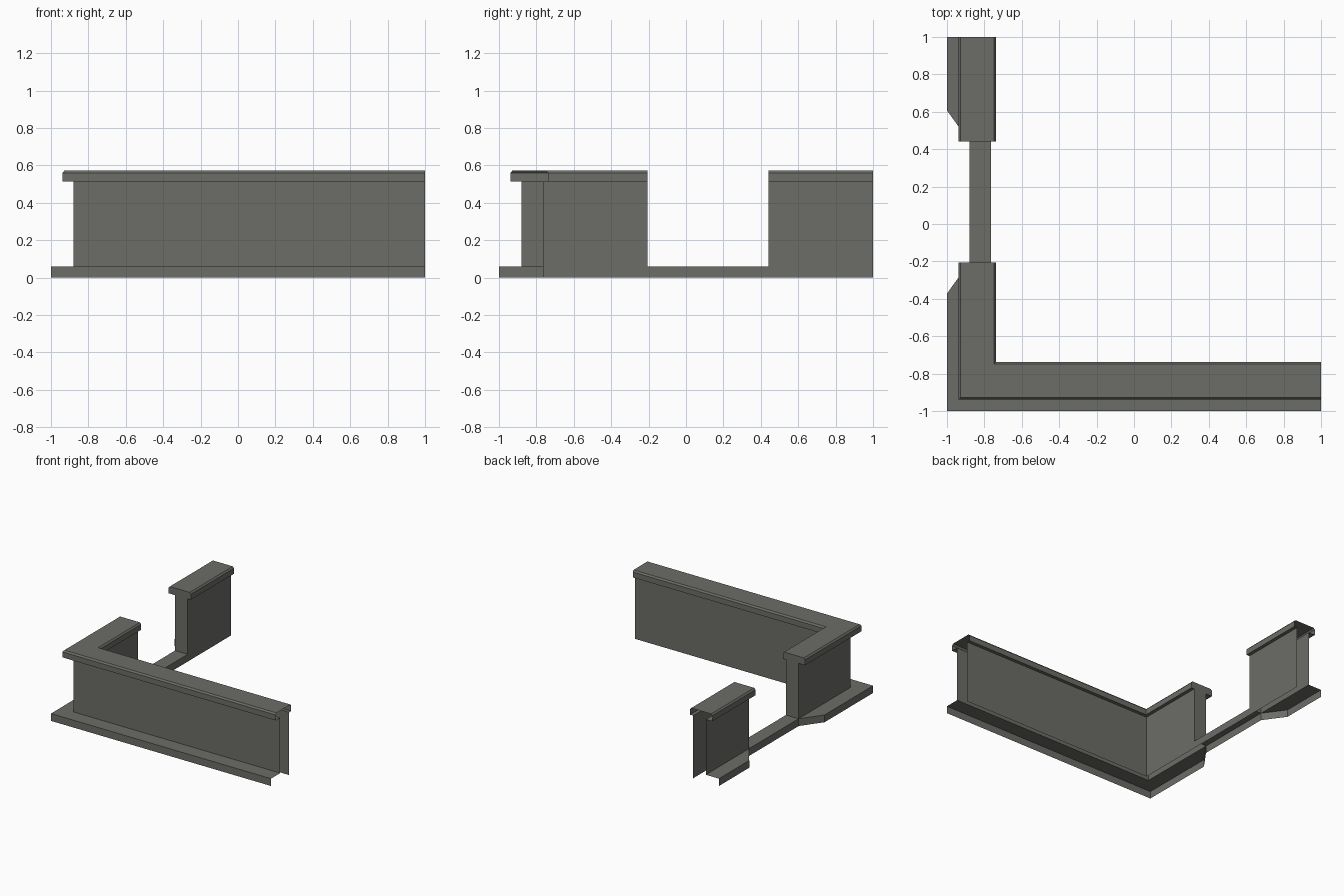
import bpy

if "Cube" in bpy.data.objects:
    bpy.data.objects.remove(bpy.data.objects["Cube"])

grey = bpy.data.materials.new("warm_grey")
grey.diffuse_color = (0.15, 0.15, 0.135, 1)
grey.use_nodes = True
grey.node_tree.nodes["Principled BSDF"].inputs["Base Color"].default_value = grey.diffuse_color

# doorway edges in the left wall, and how far the plinth is cut back there
DOOR_NEAR, DOOR_FAR, CUT = -0.205, 0.44, 0.167
W_OUT, W_IN = 0.12, 0.235      # wall faces, measured inward from the outer edge
PLINTH_H, CAP_Z = 0.06, 0.515

# cross-sections as (distance inward, height), running outer -> up -> inner
plinth = [(0, 0), (0, PLINTH_H), (W_OUT, PLINTH_H)]
plinth_end = plinth + [(W_OUT, 0)]
outer = [(W_OUT, PLINTH_H), (W_OUT, CAP_Z)]
inner = [(W_IN, CAP_Z), (W_IN, 0)]
wall_end = [(W_OUT, PLINTH_H), (W_OUT, CAP_Z), (W_IN, CAP_Z), (W_IN, PLINTH_H)]
cap = [(W_OUT, CAP_Z), (0.061, CAP_Z), (0.061, 0.56), (0.072, 0.573),
       (0.252, 0.573), (0.263, 0.56), (0.263, CAP_Z), (W_IN, CAP_Z)]
sill = [(W_OUT, 0), (W_OUT, PLINTH_H), (W_IN, PLINTH_H), (W_IN, 0)]


def cut_back(d):
    """Plinth tapers from full width to the wall face beside the doorway."""
    return CUT if d == 0 else 0


def front_end(d, z): return (1, -1 + d, z)
def corner(d, z): return (-1 + d, -1 + d, z)
def door_near(d, z): return (-1 + d, DOOR_NEAR - cut_back(d), z)
def door_far(d, z): return (-1 + d, DOOR_FAR + cut_back(d), z)
def back_end(d, z): return (-1 + d, 1, z)


def sweep(name, strips, stations, end=None, end_at=None):
    """Sweep open profiles through mitred stations; optionally close one end."""
    verts, faces = [], []
    for prof in strips:
        base, n = len(verts), len(prof)
        for st in stations:
            verts += [st(d, z) for d, z in prof]
        for i in range(len(stations) - 1):
            for j in range(n - 1):
                a = base + i * n + j
                faces.append((a, a + 1, a + n + 1, a + n))
    if end:
        base = len(verts)
        verts += [end_at(d, z) for d, z in end]
        ids = list(range(base, len(verts)))
        faces.append(ids if end_at is stations[-1] else ids[::-1])
    me = bpy.data.meshes.new(name)
    me.from_pydata(verts, [], faces)
    me.materials.append(grey)
    me.update()
    ob = bpy.data.objects.new(name, me)
    bpy.context.collection.objects.link(ob)


# L-shaped corner run and short run beyond the doorway
runs = [("corner", [front_end, corner, door_near], door_near),
        ("short", [door_far, back_end], door_far)]
for label, stations, door in runs:
    sweep(label + "_plinth", [plinth], stations, plinth_end, door)
    sweep(label + "_wall", [outer, inner], stations, wall_end, door)
    sweep(label + "_cap", [cap], stations, cap, door)

# low sill across the doorway
sweep("door_sill", [sill], [door_near, door_far])
